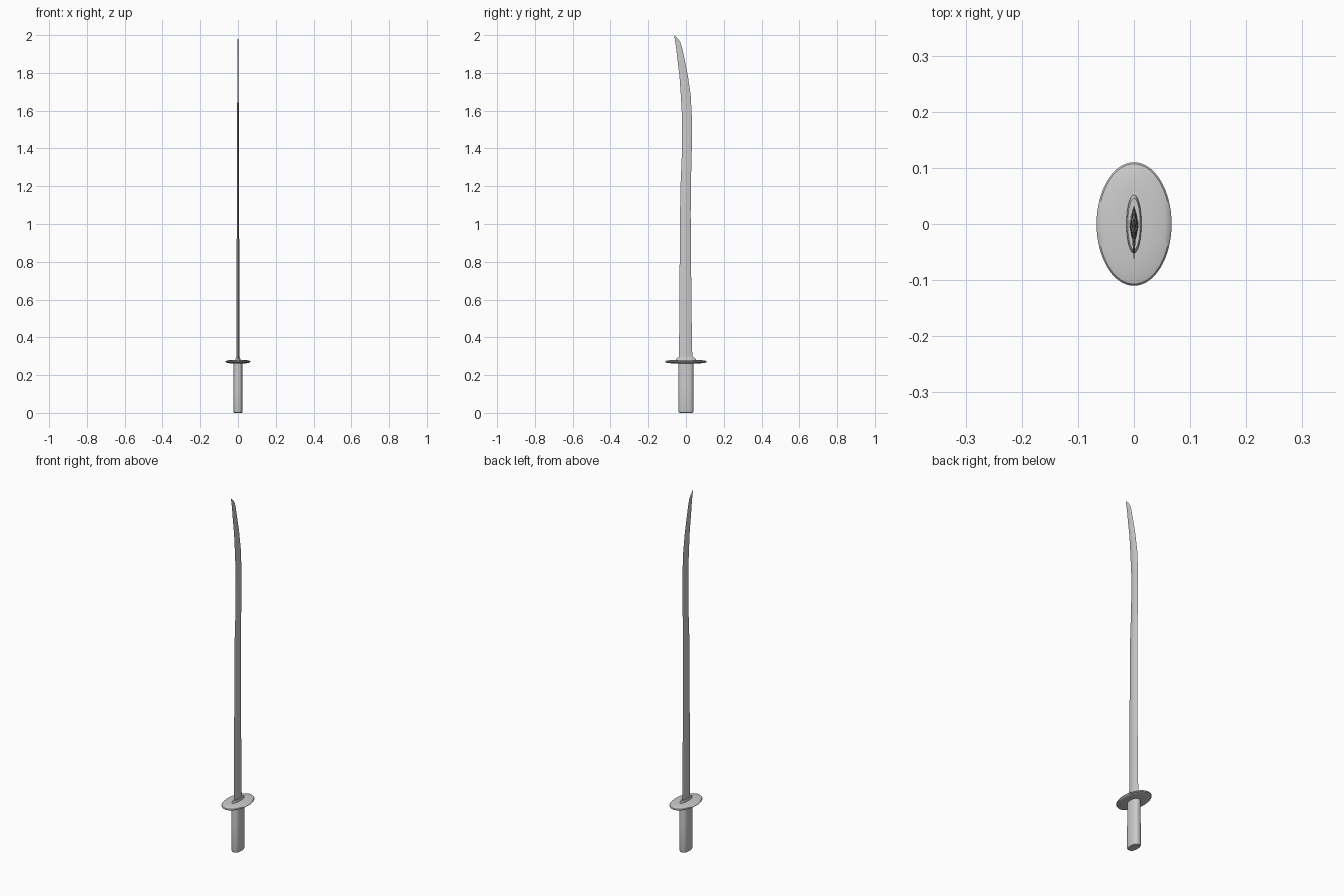
import bpy, bmesh
from math import sin, cos, pi, copysign


def loft(name, rings, angle=35):
    """Skin a stack of equal-length point rings and cap both ends."""
    bm = bmesh.new()
    vs = [[bm.verts.new(p) for p in r] for r in rings]
    n = len(vs[0])
    for a, b in zip(vs, vs[1:]):
        for i in range(n):
            j = (i + 1) % n
            bm.faces.new((a[i], a[j], b[j], b[i]))
    bm.faces.new(vs[0][::-1])
    bm.faces.new(vs[-1])
    bmesh.ops.recalc_face_normals(bm, faces=bm.faces)
    me = bpy.data.meshes.new(name)
    bm.to_mesh(me)
    bm.free()
    ob = bpy.data.objects.new(name, me)
    bpy.context.collection.objects.link(ob)
    bpy.ops.object.select_all(action='DESELECT')
    ob.select_set(True)
    bpy.context.view_layer.objects.active = ob
    bpy.ops.object.shade_smooth_by_angle(angle=angle * pi / 180)
    return ob


def oval(rx, ry, z, power=1.0, n=48):
    """Oval ring; power below 1 gives a squarer outline."""
    f = lambda v: copysign(abs(v) ** power, v)
    return [(rx * f(cos(2 * pi * i / n)), ry * f(sin(2 * pi * i / n)), z)
            for i in range(n)]


# Grip with rounded pommel end
loft("grip", [oval(rx, ry, z, 0.8) for rx, ry, z in [
    (0.019, 0.034, 0.0), (0.023, 0.038, 0.003), (0.025, 0.040, 0.010),
    (0.024, 0.039, 0.14), (0.024, 0.039, 0.266)]])

# Oval guard, thin towards the rim
loft("guard", [oval(rx, ry, z, n=64) for rx, ry, z in [
    (0.030, 0.060, 0.261), (0.055, 0.096, 0.264), (0.064, 0.107, 0.267),
    (0.067, 0.110, 0.271), (0.064, 0.107, 0.275), (0.055, 0.096, 0.278),
    (0.030, 0.060, 0.281)]])

# Collar at the blade root
loft("collar", [oval(rx, ry, z) for rx, ry, z in [
    (0.014, 0.053, 0.275), (0.013, 0.051, 0.286), (0.011, 0.046, 0.292)]])

# Curved blade: (z at edge, z at back, y at edge, y at back, half thickness)
stations = [
    (0.27, 0.27, -0.037, 0.034, 0.0080), (0.50, 0.50, -0.035, 0.030, 0.0076),
    (0.80, 0.80, -0.033, 0.027, 0.0070), (1.05, 1.05, -0.031, 0.025, 0.0062),
    (1.20, 1.20, -0.029, 0.026, 0.0057), (1.33, 1.33, -0.023, 0.029, 0.0052),
    (1.45, 1.45, -0.020, 0.032, 0.0048), (1.57, 1.57, -0.021, 0.031, 0.0043),
    (1.68, 1.68, -0.027, 0.025, 0.0038), (1.78, 1.78, -0.034, 0.011, 0.0033),
    (1.87, 1.87, -0.045, -0.007, 0.0027), (1.94, 1.935, -0.053, -0.021, 0.0022),
    (1.97, 1.96, -0.058, -0.029, 0.0018), (1.988, 1.98, -0.0605, -0.042, 0.0012),
    (2.0, 1.997, -0.063, -0.060, 0.0004)]
section = [(0, 0), (0.6, 0.2), (1, 0.45), (1, 0.55), (0.6, 0.8), (0, 1),
           (-0.6, 0.8), (-1, 0.55), (-1, 0.45), (-0.6, 0.2)]
loft("blade", [[(s * t, y0 + (y1 - y0) * k, z0 + (z1 - z0) * k)
                for s, k in section] for z0, z1, y0, y1, t in stations])
